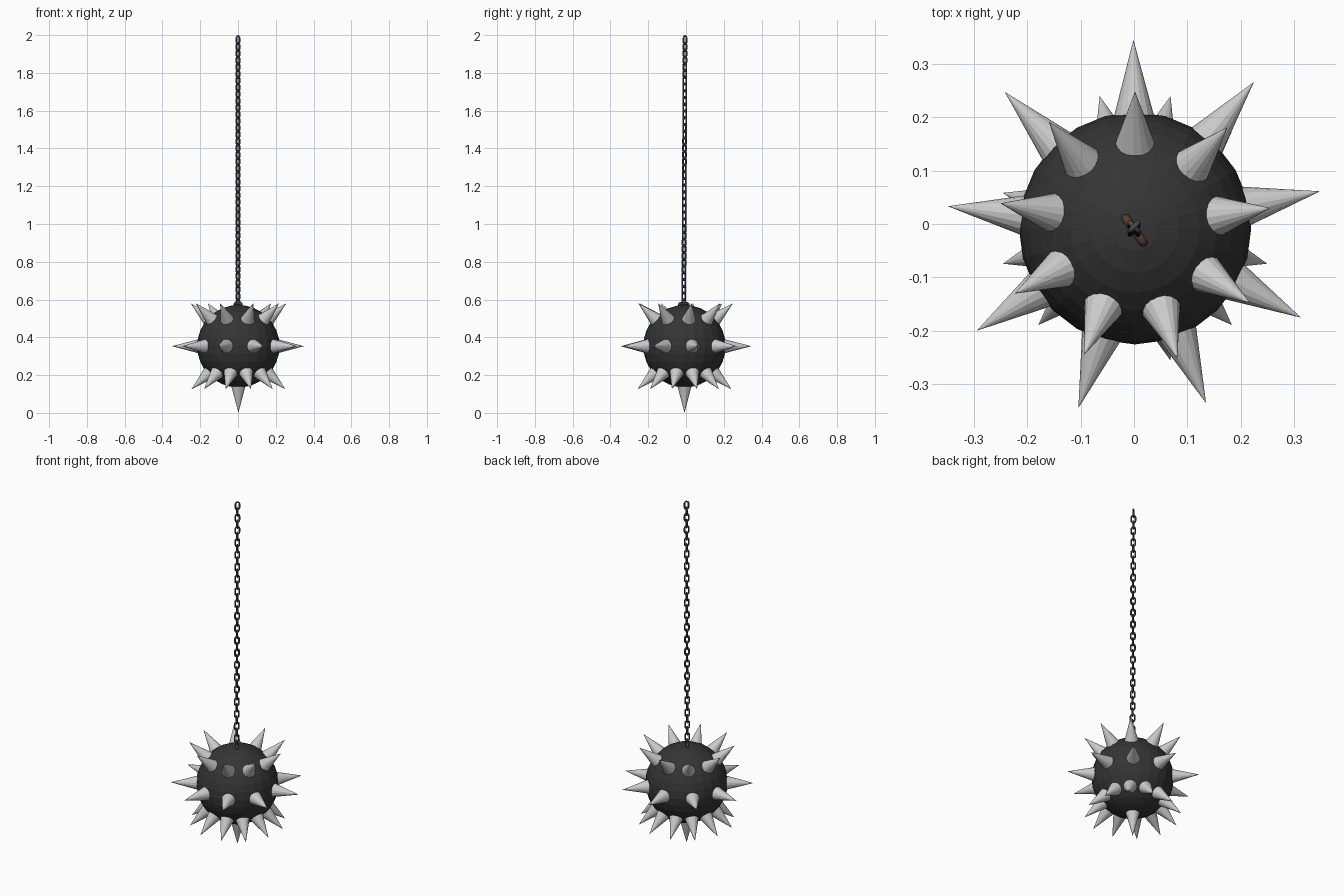
import bpy, bmesh
from math import sin, cos, pi, radians
from mathutils import Vector, Matrix

if "Cube" in bpy.data.objects:
    bpy.data.objects.remove(bpy.data.objects["Cube"])

CENTRE = Vector((0.002, -0.008, 0.353))
BALL_R = 0.218


def material(name, rgb):
    m = bpy.data.materials.new(name)
    m.diffuse_color = (*rgb, 1)
    m.use_nodes = True
    m.node_tree.nodes["Principled BSDF"].inputs["Base Color"].default_value = m.diffuse_color
    return m


def finish(bm, name, mat=None, smooth=False):
    bmesh.ops.recalc_face_normals(bm, faces=bm.faces)
    me = bpy.data.meshes.new(name)
    bm.to_mesh(me)
    bm.free()
    for p in me.polygons:
        p.use_smooth = smooth
    if mat:
        me.materials.append(mat)
    ob = bpy.data.objects.new(name, me)
    bpy.context.collection.objects.link(ob)
    return ob


def add_link(bm, matrix, length, width, wire, arc=6, sides=8):
    """Oval chain link in the local XZ plane, long axis along Z."""
    r = width / 2 - wire
    half = length / 2 - wire - r
    path = []
    for sign, start in ((1, 0), (-1, pi)):
        for i in range(arc + 1):
            a = start + pi * i / arc
            n = Vector((cos(a), 0, sin(a)))
            path.append((n * r + Vector((0, 0, sign * half)), n))
    rings = []
    for p, n in path:
        rings.append([bm.verts.new(matrix @ (p + n * wire * cos(2 * pi * k / sides)
                      + Vector((0, wire * sin(2 * pi * k / sides), 0))))
                      for k in range(sides)])
    for i, ring in enumerate(rings):
        nxt = rings[(i + 1) % len(rings)]
        for k in range(sides):
            j = (k + 1) % sides
            bm.faces.new((ring[k], ring[j], nxt[j], nxt[k]))


iron = material("dark_iron", (0.035, 0.035, 0.035))
steel = material("chain_steel", (0.07, 0.075, 0.085))
rust = material("rust", (0.11, 0.045, 0.035))

# Ball
bm = bmesh.new()
bmesh.ops.create_uvsphere(bm, u_segments=24, v_segments=16, radius=BALL_R,
                          matrix=Matrix.Translation(CENTRE))
finish(bm, "ball", iron)


# Spikes: cones sunk slightly into the ball
def add_spike(bm, azimuth, elevation, reach):
    a, e = radians(azimuth), radians(elevation)
    d = Vector((cos(e) * cos(a), cos(e) * sin(a), sin(e)))
    base = 0.19
    m = (Matrix.Translation(CENTRE + d * (base + reach) / 2)
         @ d.to_track_quat('Z', 'Y').to_matrix().to_4x4())
    bmesh.ops.create_cone(bm, cap_ends=True, segments=16, radius1=0.043,
                          radius2=0, depth=reach - base, matrix=m)


bands = {
    "upper_spikes": (41.5, 0.343, [90, 47.5, 8.5, -33, -72, -112, -151.5, 169.5, 129]),
    "middle_spikes": (0, 0.354, [90.5 - 39.6 * i for i in range(9)]),
    "lower_spikes": (-41.5, 0.343, [15 + 30 * i for i in range(12)]),
    "bottom_spike": (-90, CENTRE.z, [0]),
}
for name, (elevation, reach, azimuths) in bands.items():
    bm = bmesh.new()
    for az in azimuths:
        add_spike(bm, az, elevation, reach)
    finish(bm, name)

# Rusty anchor link lying on top of the ball
bm = bmesh.new()
m = (Matrix.Translation((0.001, -0.012, 0.573)) @ Matrix.Rotation(radians(-54), 4, 'Z')
     @ Matrix.Rotation(pi / 2, 4, 'Y'))
add_link(bm, m, 0.072, 0.030, 0.008)
finish(bm, "anchor_link", rust, True)

# Chain: alternating links with a slight lean
LINKS, LENGTH, PITCH = 40, 0.0537, 0.0357
bm = bmesh.new()
for i in range(LINKS):
    t = i / (LINKS - 1)
    m = (Matrix.Translation((0, -0.005 - 0.007 * t, 2 - LENGTH / 2 - PITCH * i))
         @ Matrix.Rotation(radians(45 + 90 * (i % 2)), 4, 'Z'))
    add_link(bm, m, LENGTH, 0.031, 0.0045)
finish(bm, "chain", steel, True)
